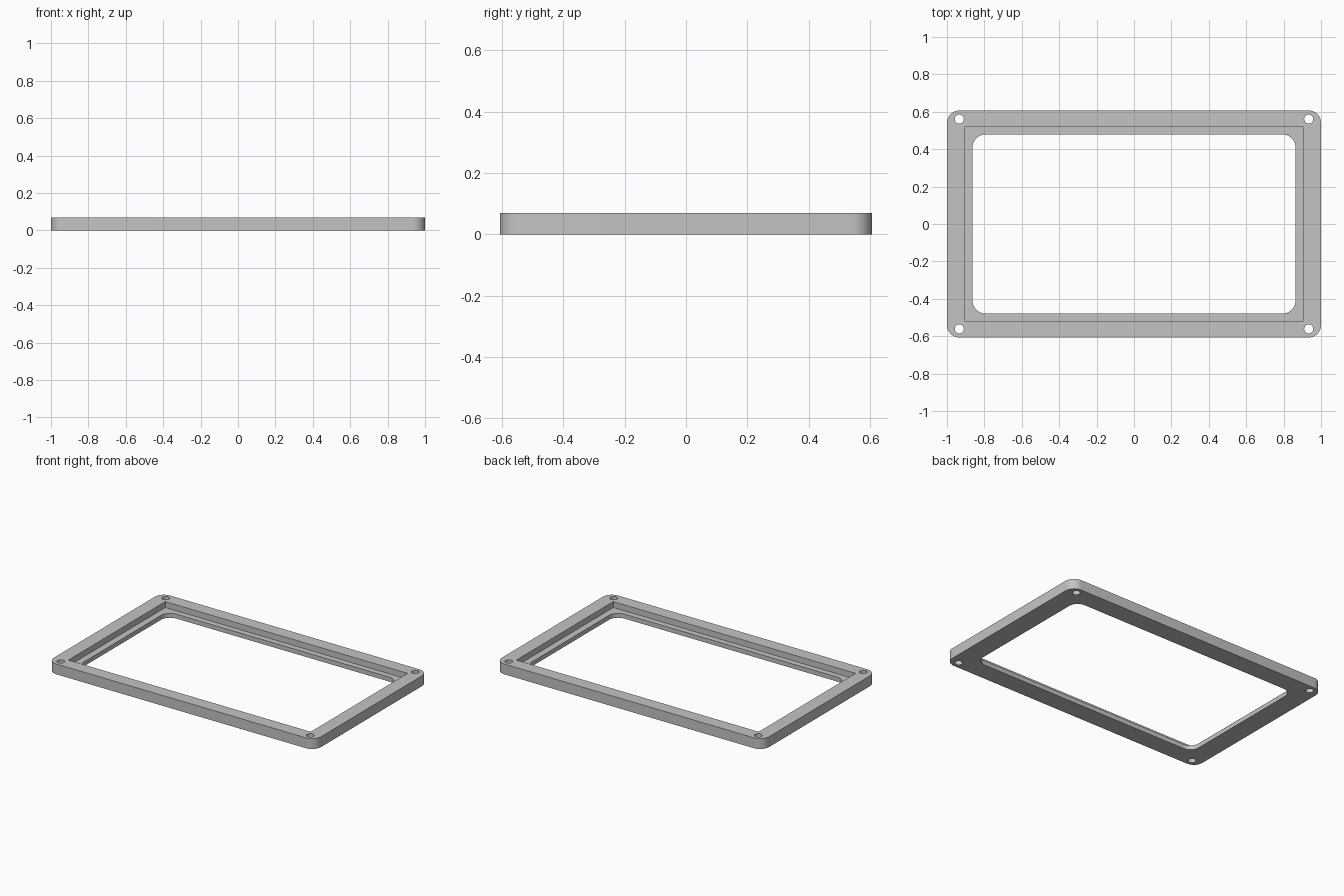
import bpy, bmesh, math

if "Cube" in bpy.data.objects:
    bpy.data.objects.remove(bpy.data.objects["Cube"])

H = 0.07      # frame height
LIP = 0.03    # thickness of the ledge under the recess


def rounded_rect(hx, hy, r, seg=10):
    """Outline of a rectangle with rounded corners, counter-clockwise."""
    if r == 0:
        return [(hx, hy), (-hx, hy), (-hx, -hy), (hx, -hy)]
    pts = []
    for i, (sx, sy) in enumerate([(1, 1), (-1, 1), (-1, -1), (1, -1)]):
        for k in range(seg + 1):
            a = (i + k / seg) * math.pi / 2
            pts.append((sx * (hx - r) + r * math.cos(a),
                        sy * (hy - r) + r * math.sin(a)))
    return pts


def circle(cx, cy, r, n=32):
    return [(cx + r * math.cos(2 * math.pi * i / n),
             cy + r * math.sin(2 * math.pi * i / n)) for i in range(n)]


def prism(name, outlines, z0, z1):
    """Closed solid(s) extruded from flat outlines."""
    bm = bmesh.new()
    for pts in outlines:
        lo = [bm.verts.new((x, y, z0)) for x, y in pts]
        hi = [bm.verts.new((x, y, z1)) for x, y in pts]
        bm.faces.new(lo[::-1])
        bm.faces.new(hi)
        for i in range(len(pts)):
            j = (i + 1) % len(pts)
            bm.faces.new((lo[i], lo[j], hi[j], hi[i]))
    mesh = bpy.data.meshes.new(name)
    bm.to_mesh(mesh)
    bm.free()
    obj = bpy.data.objects.new(name, mesh)
    bpy.context.collection.objects.link(obj)
    return obj


# Outer body
frame = prism("bezel_frame", [rounded_rect(1.0, 0.607, 0.067)], 0, H)

# Window opening, stepped recess with square corners, four screw holes
cutters = [
    prism("window_cutter", [rounded_rect(0.863, 0.478, 0.067)], -0.1, 0.2),
    prism("recess_cutter", [rounded_rect(0.907, 0.518, 0)], LIP, 0.2),
    prism("screw_hole_cutter", [circle(sx * 0.934, sy * 0.561, 0.024)
                                for sx in (-1, 1) for sy in (-1, 1)], -0.1, 0.2),
]
for cutter in cutters:
    cutter.hide_render = True
    mod = frame.modifiers.new(cutter.name, 'BOOLEAN')
    mod.operation = 'DIFFERENCE'
    mod.solver = 'EXACT'
    mod.object = cutter

# Bake the cuts and drop the cutters
bpy.context.view_layer.update()
deps = bpy.context.evaluated_depsgraph_get()
result = bpy.data.meshes.new_from_object(frame.evaluated_get(deps))
frame.modifiers.clear()
frame.data = result
result.name = "bezel_frame"
for cutter in cutters:
    bpy.data.objects.remove(cutter)

# Single grey finish
grey = bpy.data.materials.new("grey")
grey.diffuse_color = (0.55, 0.55, 0.55, 1)
grey.use_nodes = True
grey.node_tree.nodes["Principled BSDF"].inputs["Base Color"].default_value = grey.diffuse_color
result.materials.clear()
result.materials.append(grey)

# Smooth rounded corners and holes, sharp edges kept
bpy.ops.object.select_all(action='DESELECT')
frame.select_set(True)
bpy.context.view_layer.objects.active = frame
bpy.ops.object.shade_smooth_by_angle(angle=math.radians(30))
